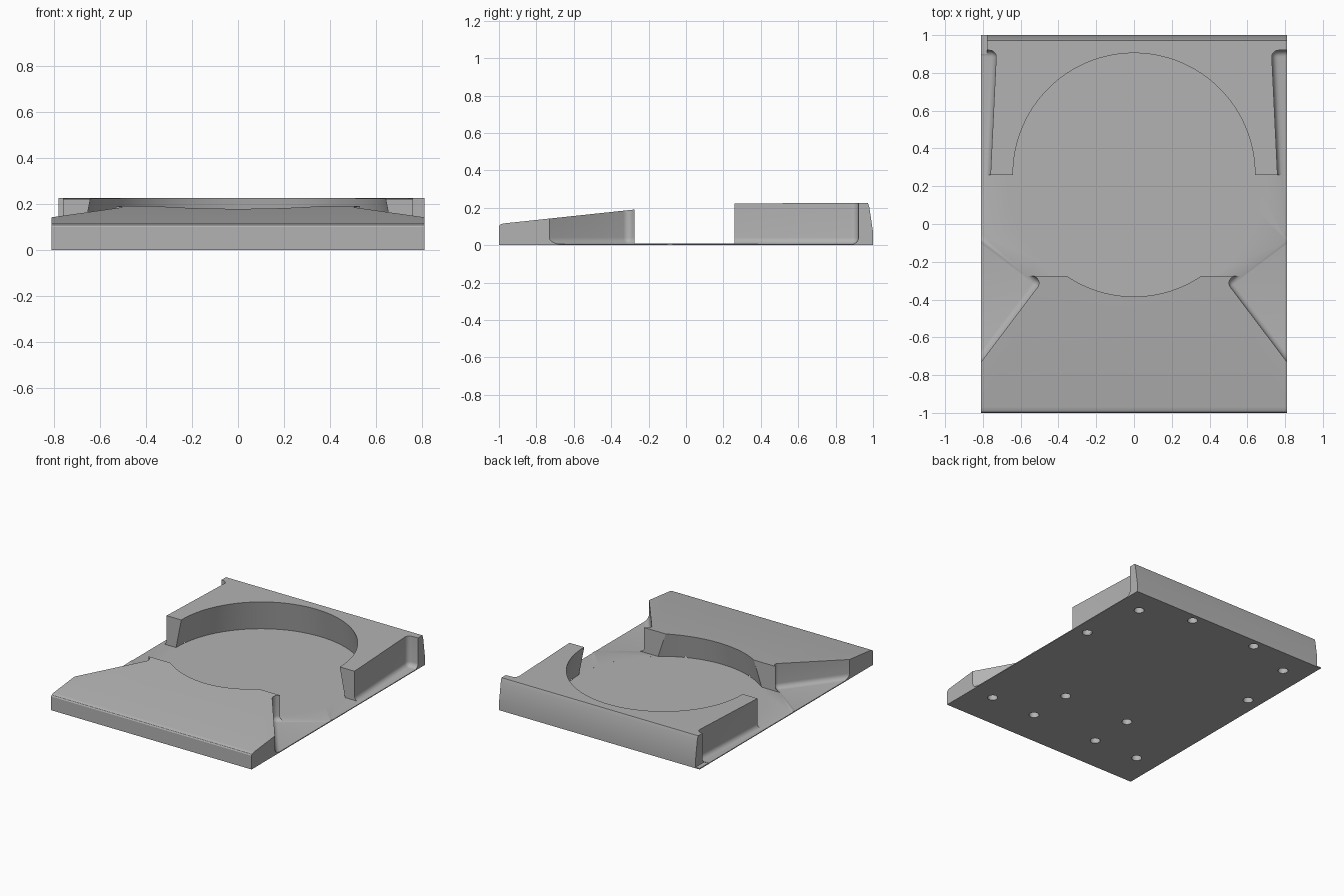
import bpy, bmesh, math
from mathutils import Vector

old = bpy.data.objects.get("Cube")
if old:
    bpy.data.objects.remove(old, do_unlink=True)

grey = bpy.data.materials.new("mid_grey")
grey.use_nodes = True
colour = (0.45, 0.45, 0.45, 1)
grey.diffuse_color = colour
grey.node_tree.nodes["Principled BSDF"].inputs["Base Color"].default_value = colour


def finish(bm, name):
    bmesh.ops.recalc_face_normals(bm, faces=bm.faces)
    mesh = bpy.data.meshes.new(name)
    bm.to_mesh(mesh)
    bm.free()
    mesh.materials.append(grey)
    obj = bpy.data.objects.new(name, mesh)
    bpy.context.collection.objects.link(obj)
    return obj


def prism(name, points, move, fillet=0):
    """Extrude a closed outline along move, optionally rounding every edge."""
    bm = bmesh.new()
    face = bm.faces.new([bm.verts.new(p) for p in points])
    out = bmesh.ops.extrude_face_region(bm, geom=[face])
    verts = [v for v in out["geom"] if isinstance(v, bmesh.types.BMVert)]
    bmesh.ops.translate(bm, verts=verts, vec=move)
    bmesh.ops.recalc_face_normals(bm, faces=bm.faces)
    if fillet:
        bmesh.ops.bevel(bm, geom=bm.edges[:], offset=fillet, segments=6,
                        profile=0.5, affect="EDGES")
    return finish(bm, name)


def cut(body, cutter):
    cutter.hide_render = True
    mod = body.modifiers.new("cut", "BOOLEAN")
    mod.operation, mod.solver, mod.object = "DIFFERENCE", "EXACT", cutter
    bpy.context.view_layer.objects.active = body
    bpy.ops.object.modifier_apply(modifier=mod.name)
    bpy.data.objects.remove(cutter, do_unlink=True)


# Side profile: front wedge, thin floor, raised rear block
W, FLOOR = 0.81, 0.01
profile = [(-1, 0), (-1, 0.1), (-0.995, 0.109), (-0.985, 0.114), (-0.97, 0.117),
           (-0.275, 0.191), (-0.275, FLOOR), (0.26, FLOOR), (0.26, 0.223),
           (0.972, 0.227), (0.98, 0.205), (1, 0.07), (1, 0)]
base = prism("base_tray", [(-W, y, z) for y, z in profile], (2 * W, 0, 0))

# Round seat with an undercut wall
bm = bmesh.new()
low, high = FLOOR - 0.0001, 0.3
bmesh.ops.create_cone(bm, cap_ends=True, segments=128, radius1=0.683,
                      radius2=0.625, depth=high - low)
bmesh.ops.translate(bm, verts=bm.verts, vec=(0, 0.265, (low + high) / 2))
cut(base, finish(bm, "seat_cutter"))

# Filleted side pockets, rear and front, on both sides
corner = Vector((0.489, -0.306))
along, across = Vector((0.603, -0.798)), Vector((0.798, 0.603)) * 0.8
front = [corner, corner + along, corner + along + across, corner + across]
rear = [(0.728, 0.918), (0.777, -0.1), (1.1, -0.1), (1.1, 0.936)]
for side in (-1, 1):
    for outline, z in ((rear, 0.006), (front, 0.0065)):
        pts = [(side * x, y, z) for x, y in outline]
        cut(base, prism("pocket_cutter", pts, (0, 0, 0.5), 0.035))

# Small notch at one rear corner
notch = [(-0.778, 0.9), (-0.778, 1.1), (-0.9, 1.1), (-0.9, 0.9)]
cut(base, prism("notch_cutter", [(x, y, 0.008) for x, y in notch], (0, 0, 0.5)))

# Blind screw holes underneath
holes = [(0.635, 0.81), (0.27, 0.937), (0.71, 0.354),
         (0.635, -0.73), (0.27, -0.73), (0.27, -0.397)]
bm = bmesh.new()
for x, y in holes:
    for side in (-1, 1):
        made = bmesh.ops.create_cone(bm, cap_ends=True, segments=24, radius1=0.034,
                                     radius2=0.034, depth=0.09)
        bmesh.ops.translate(bm, verts=made["verts"], vec=(side * x, y, 0))
cut(base, finish(bm, "hole_cutter"))

# Smooth fillets, sharp edges
bpy.ops.object.select_all(action="DESELECT")
base.select_set(True)
bpy.context.view_layer.objects.active = base
bpy.ops.object.shade_smooth_by_angle(angle=math.radians(25))
